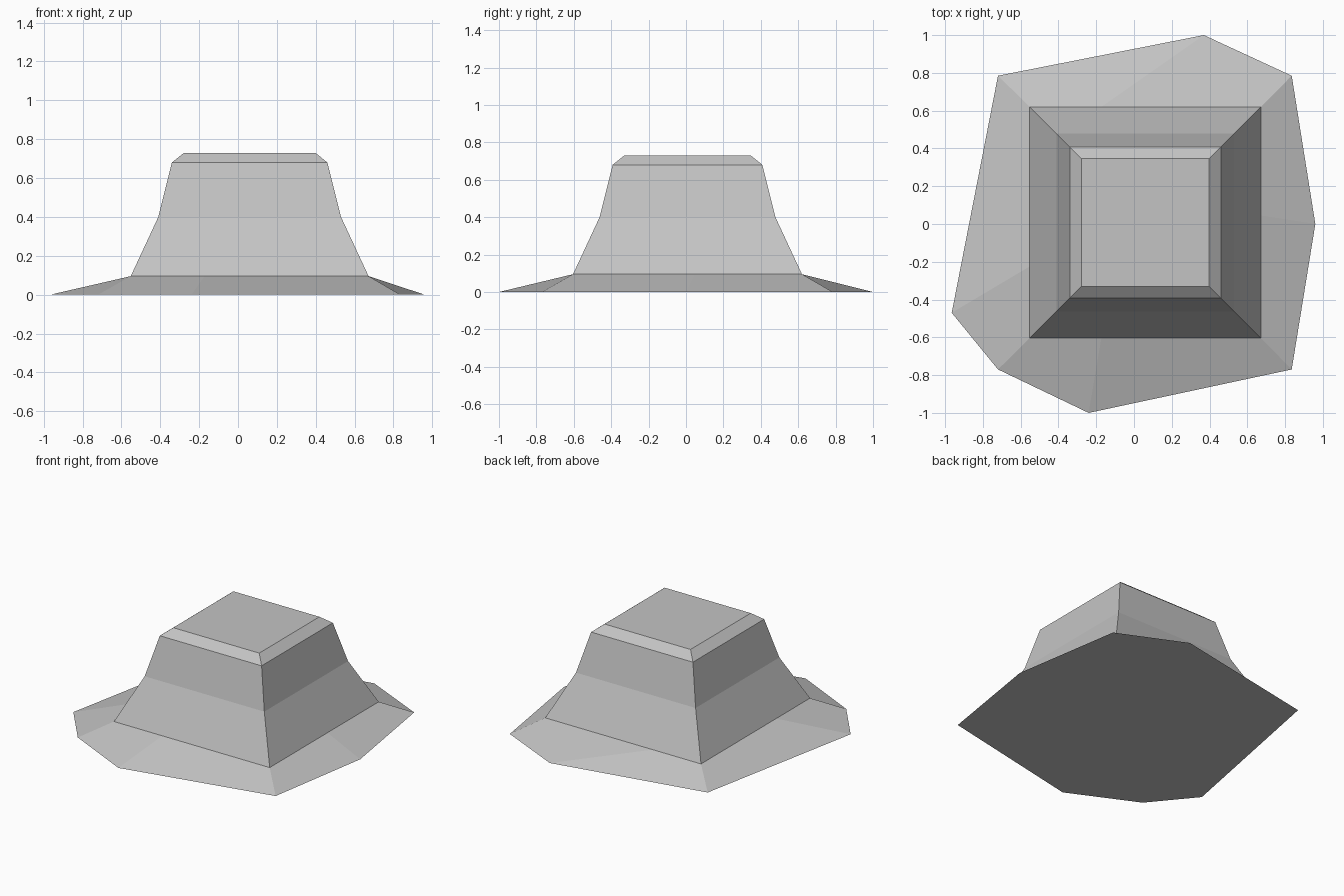
import bpy
import bmesh

if "Cube" in bpy.data.objects:
    bpy.data.objects.remove(bpy.data.objects["Cube"], do_unlink=True)

GREY = (0.55, 0.55, 0.55, 1.0)
mat = bpy.data.materials.new("plain grey")
mat.use_nodes = True
mat.diffuse_color = GREY
mat.node_tree.nodes["Principled BSDF"].inputs["Base Color"].default_value = GREY

CX, CY = 0.06, 0.008      # centre of the block
BASE, BASE_Z = 0.612, 0.095  # half width and height of its foot


def loft(name, rings, cap_top=False, cap_bottom=False):
    """Bridge matching rings of points with quads, bottom to top."""
    bm = bmesh.new()
    loops = [[bm.verts.new(p) for p in ring] for ring in rings]
    for low, high in zip(loops, loops[1:]):
        n = len(low)
        for i in range(n):
            j = (i + 1) % n
            bm.faces.new((low[i], low[j], high[j], high[i]))
    if cap_top:
        bm.faces.new(loops[-1])
    if cap_bottom:
        bm.faces.new(loops[0][::-1])
    mesh = bpy.data.meshes.new(name)
    bm.to_mesh(mesh)
    bm.free()
    mesh.materials.append(mat)
    obj = bpy.data.objects.new(name, mesh)
    bpy.context.collection.objects.link(obj)
    return obj


def square(half, z):
    return [(CX + sx * half, CY + sy * half, z)
            for sx, sy in ((-1, -1), (1, -1), (1, 1), (-1, 1))]


# Flared block with a bevelled flat top
profile = [(BASE, BASE_Z), (0.47, 0.40), (0.40, 0.68), (0.338, 0.73)]
loft("block", [square(h, z) for h, z in profile], cap_top=True)

# Irregular sloping skirt, counter-clockwise from the front right corner
outline = [(-0.72, -0.77), (-0.24, -1.0), (0.835, -0.77), (0.96, 0.0),
           (0.835, 0.785), (0.37, 1.0), (-0.72, 0.785), (-0.965, -0.47)]
corners = square(BASE, BASE_Z)
splits = [0.31, 0.53, 0.69, 0.69]  # where each edge of the foot is divided
inner = []
for i, t in enumerate(splits):
    a, b = corners[i], corners[(i + 1) % 4]
    inner += [a, tuple(p + (q - p) * t for p, q in zip(a, b))]
loft("skirt", [[(x, y, 0.0) for x, y in outline], inner], cap_bottom=True)
